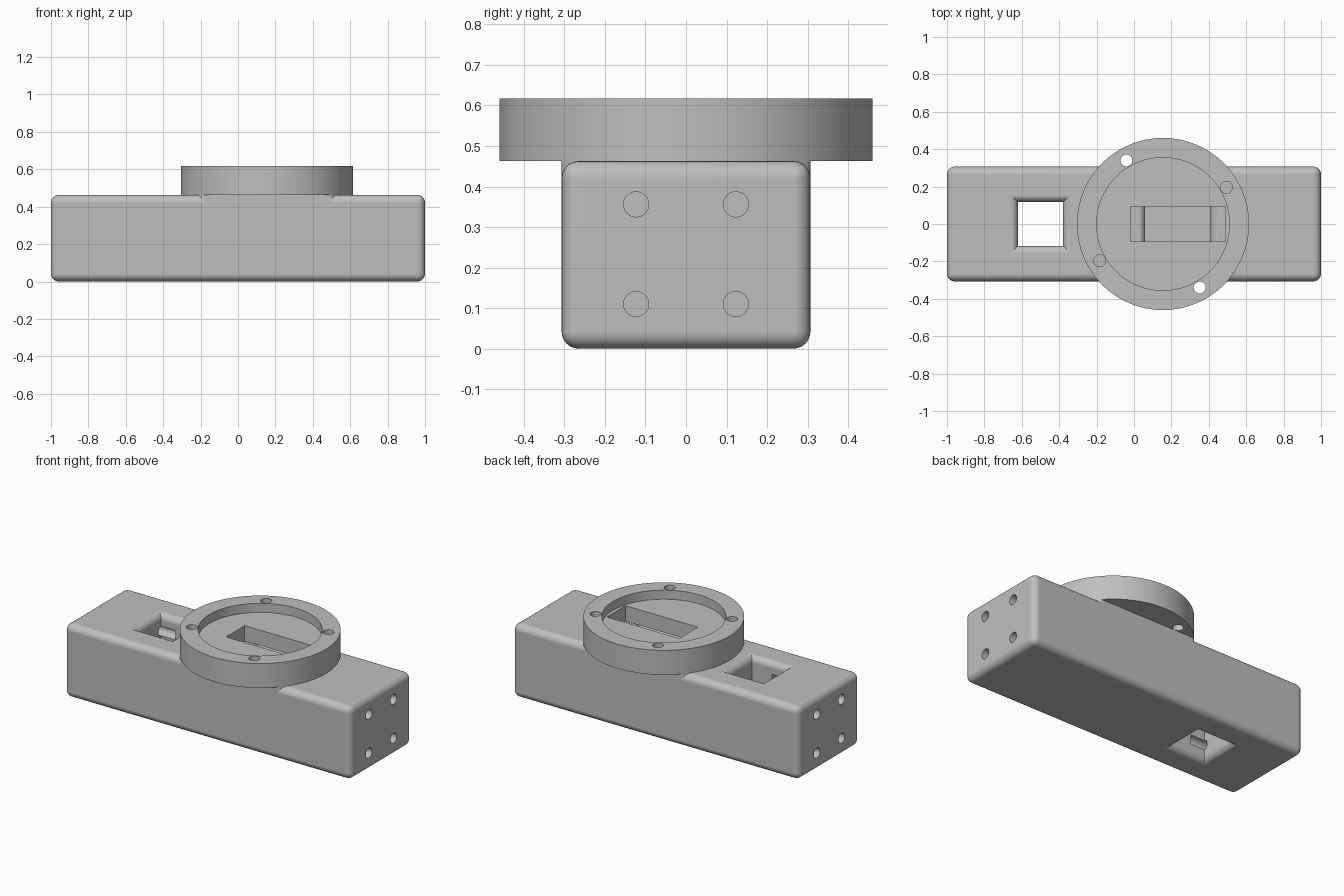
import bpy, bmesh, math

if "Cube" in bpy.data.objects:
    bpy.data.objects.remove(bpy.data.objects["Cube"])

W, H, R = 0.307, 0.463, 0.042      # body half width, height, edge radius
CX, RAD = 0.155, 0.46              # ring centre and radius

grey = bpy.data.materials.new("plain grey")
grey.diffuse_color = (0.52, 0.52, 0.52, 1)
grey.use_nodes = True
grey.node_tree.nodes["Principled BSDF"].inputs["Base Color"].default_value = grey.diffuse_color


def loft(name, rings):
    """Closed solid through stacked rings with equal point counts."""
    bm = bmesh.new()
    loops = [[bm.verts.new(p) for p in ring] for ring in rings]
    n = len(loops[0])
    for a, b in zip(loops, loops[1:]):
        for i in range(n):
            j = (i + 1) % n
            bm.faces.new((a[i], a[j], b[j], b[i]))
    bm.faces.new(loops[0][::-1])
    bm.faces.new(loops[-1])
    bmesh.ops.recalc_face_normals(bm, faces=bm.faces)
    me = bpy.data.meshes.new(name)
    bm.to_mesh(me)
    bm.free()
    ob = bpy.data.objects.new(name, me)
    me.materials.append(grey)
    bpy.context.collection.objects.link(ob)
    return ob


def rect(x0, x1, y, z, g=0.0):
    return [(x0 - g, -y - g, z), (x1 + g, -y - g, z), (x1 + g, y + g, z), (x0 - g, y + g, z)]


def circle(x, y, r, z, n=96, limit=9):
    pts = []
    for i in range(n):
        a = 2 * math.pi * i / n
        pts.append((x + r * math.cos(a), max(-limit, min(limit, y + r * math.sin(a))), z))
    return pts


def cylinder(name, x, y, r, z0, z1, n=96):
    return loft(name, [circle(x, y, r, z0, n), circle(x, y, r, z1, n)])


def apply(ob, mod):
    bpy.context.view_layer.objects.active = ob
    bpy.ops.object.modifier_apply(modifier=mod.name)


def boolean(ob, tool, op='DIFFERENCE'):
    m = ob.modifiers.new("bool", 'BOOLEAN')
    m.operation, m.solver, m.object = op, 'EXACT', tool
    apply(ob, m)
    bpy.data.objects.remove(tool)


def flared(name, x0, x1, y, floor):
    """Rectangular pocket with rounded rims; floor None means right through."""
    arc = [math.pi / 2 * k / 6 for k in range(7)]
    top = [rect(x0, x1, y, H - R + R * math.sin(a), R * (1 - math.cos(a))) for a in arc]
    top.append(rect(x0, x1, y, H + 0.1, R))
    if floor is None:
        bottom = [rect(x0, x1, y, -0.1, R)]
        bottom += [rect(x0, x1, y, R - R * math.sin(a), R * (1 - math.cos(a))) for a in arc[::-1]]
    else:
        bottom = [rect(x0, x1, y, floor)]
    return loft(name, bottom + top)


# Rounded body block
body = loft("body", [rect(-1, 1, W, 0), rect(-1, 1, W, H)])
bev = body.modifiers.new("round", 'BEVEL')
bev.width, bev.segments = R, 6
apply(body, bev)

# Square-edged seat under the ring
seat = loft("seat", [circle(CX, 0, RAD, 0.3, 192, W), circle(CX, 0, RAD, H, 192, W)])
boolean(body, seat, 'UNION')

# Through window and pocket under the ring
boolean(body, flared("window_cutter", -0.62, -0.38, 0.117, None))
boolean(body, flared("pocket_cutter", 0.06, 0.41, 0.117, 0.1))

# Screw holes in both ends
for side in (-1, 1):
    for y in (-0.123, 0.123):
        for z in (0.11, 0.356):
            rings = []
            for x in (0.52, 1.1):
                rings.append([(side * x, y + px, z + py)
                              for px, py, _ in circle(0, 0, 0.031, 0, 32)])
            boolean(body, loft("screw_cutter", rings))

# Mounting ring with recess, slot and four bolt holes
ring = cylinder("mounting_ring", CX, 0, RAD, H, 0.617, 128)
boolean(ring, cylinder("recess_cutter", CX, 0, 0.355, 0.56, 0.7, 128))
boolean(ring, loft("slot_cutter", [rect(-0.018, 0.488, 0.093, 0.4), rect(-0.018, 0.488, 0.093, 0.7)]))
for k in range(4):
    a = math.radians(30 + 90 * k)
    boolean(ring, cylinder("bolt_cutter", CX + 0.392 * math.cos(a), 0.392 * math.sin(a),
                           0.032, 0.4, 0.7, 32))

# Smooth shading with crisp edges
for ob in (body, ring):
    bpy.ops.object.select_all(action='DESELECT')
    ob.select_set(True)
    bpy.context.view_layer.objects.active = ob
    bpy.ops.object.shade_smooth_by_angle(angle=math.radians(30))
    wn = ob.modifiers.new("weighted", 'WEIGHTED_NORMAL')
    wn.keep_sharp = True
